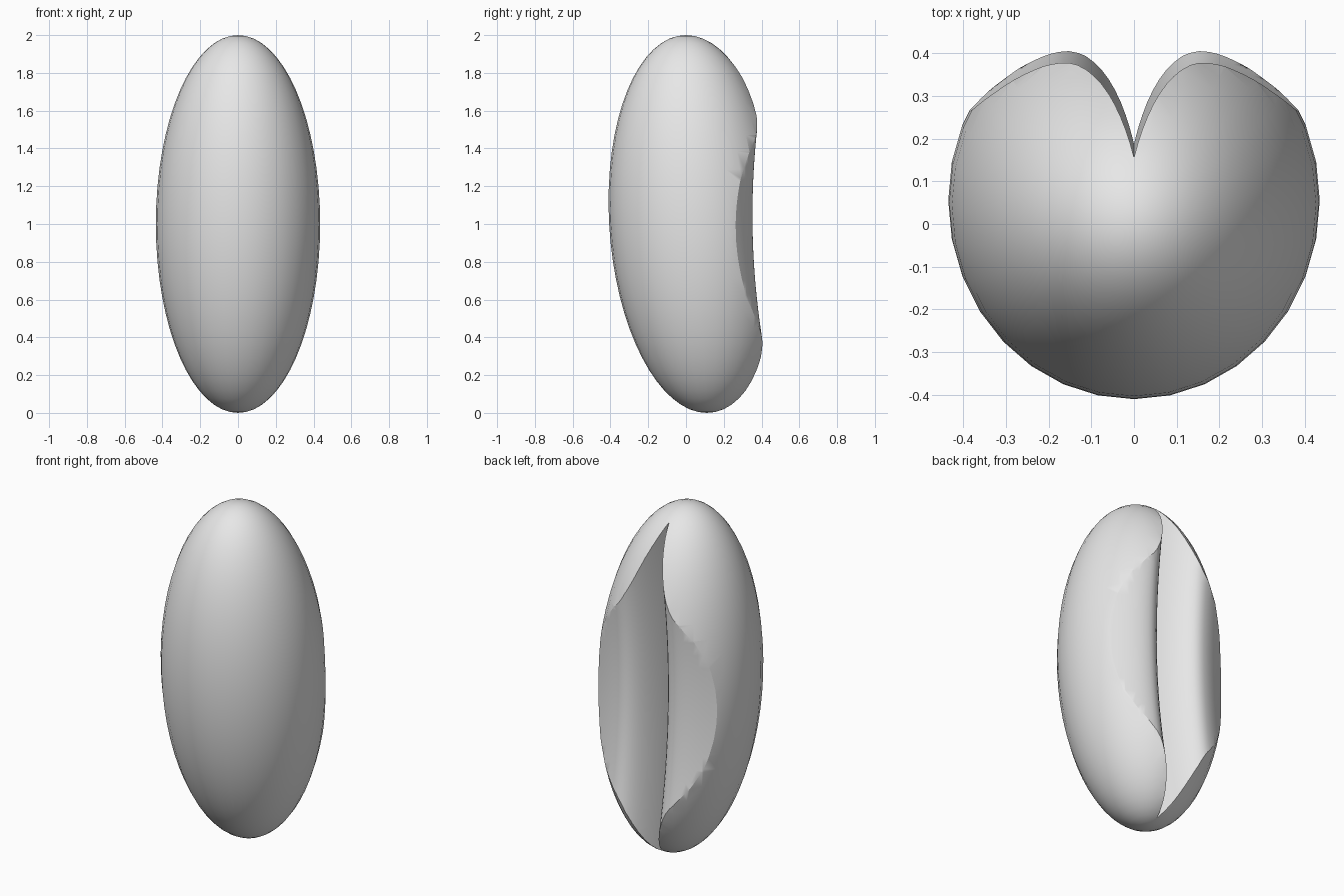
import bpy
import bmesh
from mathutils import Matrix, Vector
from mathutils.geometry import interpolate_bezier

cube = bpy.data.objects.get("Cube")
if cube:
    bpy.data.objects.remove(cube)

grey = bpy.data.materials.new("plain grey")
grey.use_nodes = True
colour = (0.8, 0.8, 0.8, 1)
grey.diffuse_color = colour
grey.node_tree.nodes["Principled BSDF"].inputs["Base Color"].default_value = colour


def make_object(name, bm):
    bmesh.ops.recalc_face_normals(bm, faces=bm.faces)
    mesh = bpy.data.meshes.new(name)
    bm.to_mesh(mesh)
    bm.free()
    mesh.materials.append(grey)
    obj = bpy.data.objects.new(name, mesh)
    bpy.context.collection.objects.link(obj)
    return obj


# Bean body: a stretched sphere leaning slightly forward at the top
bm = bmesh.new()
bmesh.ops.create_uvsphere(bm, u_segments=32, v_segments=32, radius=1)
lean = Matrix(((0.435, 0, 0, 0),
               (0, 0.462, -0.055, 0.055),
               (0, 0, 1, 1),
               (0, 0, 0, 1)))
bmesh.ops.transform(bm, matrix=lean, verts=bm.verts)
bean = make_object("bean", bm)

# Back cutter: two rounded lobes meeting in a sharp crease, bowed along the height
wall = interpolate_bezier(Vector((0, 0.06)), Vector((0.03, 0.2)),
                          Vector((0.09, 0.352)), Vector((0.175, 0.352)), 12)
crest = interpolate_bezier(Vector((0.175, 0.352)), Vector((0.24, 0.352)),
                           Vector((0.32, 0.315)), Vector((0.46, 0.21)), 12)
half = [(p.x, p.y) for p in wall + crest[1:]] + [(0.8, 0.0)]
profile = [(-x, y) for x, y in reversed(half[1:])] + half + [(0.8, 1.5), (-0.8, 1.5)]

bm = bmesh.new()
rows = 32
rings = []
for i in range(rows + 1):
    u = -1.2 + 2.4 * i / rows
    bow = 0.12 * u * u - 0.0115 * u
    rings.append([bm.verts.new((x, y + bow, 1 + u)) for x, y in profile])
for low, high in zip(rings, rings[1:]):
    for j in range(len(profile)):
        k = (j + 1) % len(profile)
        bm.faces.new((low[j], low[k], high[k], high[j]))
bm.faces.new(rings[0])
bm.faces.new(rings[-1])
cutter = make_object("groove_cutter", bm)
cutter.hide_render = True

# Carve the groove and the flattened back
cut = bean.modifiers.new("groove", 'BOOLEAN')
cut.operation = 'DIFFERENCE'
cut.solver = 'EXACT'
cut.object = cutter
bpy.ops.object.select_all(action='DESELECT')
bpy.context.view_layer.objects.active = bean
bean.select_set(True)
bpy.ops.object.modifier_apply(modifier=cut.name)
bpy.data.objects.remove(cutter)

bpy.ops.object.shade_smooth_by_angle(angle=0.5)
